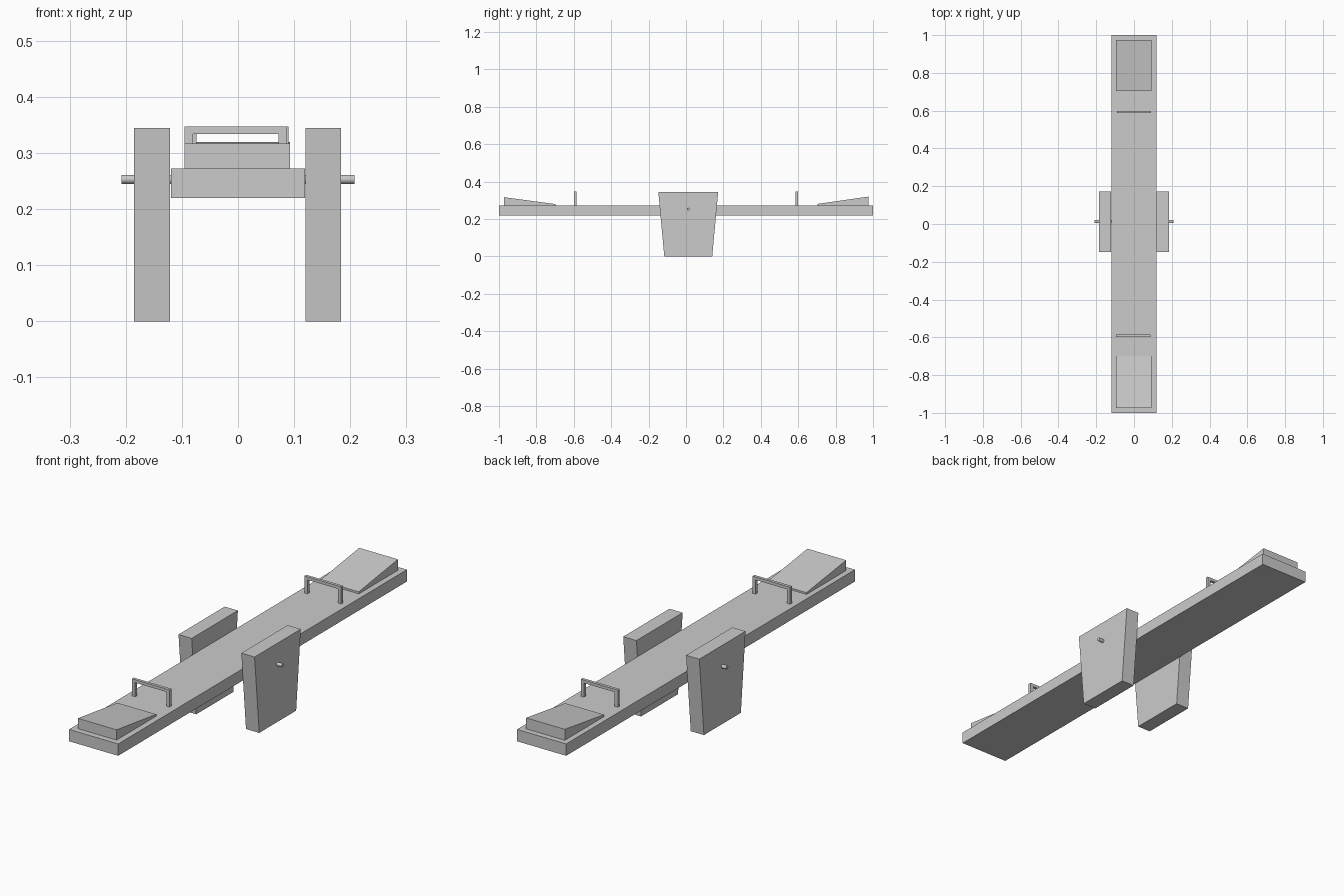
import bpy, math

if "Cube" in bpy.data.objects:
    bpy.data.objects.remove(bpy.data.objects["Cube"])


def prism(name, profile, x0, x1):
    """Extrude a (y, z) outline, listed counter-clockwise from +x, along x."""
    n = len(profile)
    verts = [(x, y, z) for x in (x0, x1) for y, z in profile]
    faces = [tuple(range(n))[::-1], tuple(range(n, 2 * n))]
    faces += [(i, (i + 1) % n, n + (i + 1) % n, n + i) for i in range(n)]
    mesh = bpy.data.meshes.new(name)
    mesh.from_pydata(verts, [], faces)
    mesh.update()
    obj = bpy.data.objects.new(name, mesh)
    bpy.context.collection.objects.link(obj)
    return obj


def handle(name, x0, x1, y):
    """Upside-down U bracket extruded through its thickness, turned to span x."""
    z0, z1, w, t = 0.27, 0.347, 0.015, 0.013
    outline = [(x0, z0), (x0 + w, z0), (x0 + w, z1 - t), (x1 - w, z1 - t),
               (x1 - w, z0), (x1, z0), (x1, z1), (x0, z1)]
    obj = prism(name, outline, -t / 2, t / 2)
    for v in obj.data.vertices:
        v.co = (v.co.y, y - v.co.x, v.co.z)


TOP = 0.272
PIVOT_Y = 0.012

# Plank
prism("plank", [(-1, 0.22), (1, 0.22), (1, TOP), (-1, TOP)], -0.119, 0.119)

# Tapered side supports
support = [(PIVOT_Y - 0.128, 0), (PIVOT_Y + 0.128, 0),
           (PIVOT_Y + 0.16, 0.345), (PIVOT_Y - 0.16, 0.345)]
prism("left_support", support, -0.185, -0.121)
prism("right_support", support, 0.12, 0.184)

# Axle through both supports
bpy.ops.mesh.primitive_cylinder_add(vertices=12, radius=0.008, depth=0.416,
                                    location=(0, PIVOT_Y, 0.253),
                                    rotation=(0, math.pi / 2, 0))
bpy.context.object.name = "axle"
bpy.ops.object.shade_smooth_by_angle()

# Wedge seats rising towards the plank ends
prism("front_seat", [(-0.974, TOP), (-0.699, TOP), (-0.699, 0.28), (-0.974, 0.317)],
      -0.095, 0.093)
prism("back_seat", [(0.704, TOP), (0.975, TOP), (0.975, 0.32), (0.704, 0.281)],
      -0.095, 0.093)

# Grab handles
handle("front_handle", -0.095, 0.087, -0.592)
handle("back_handle", -0.089, 0.09, 0.593)
